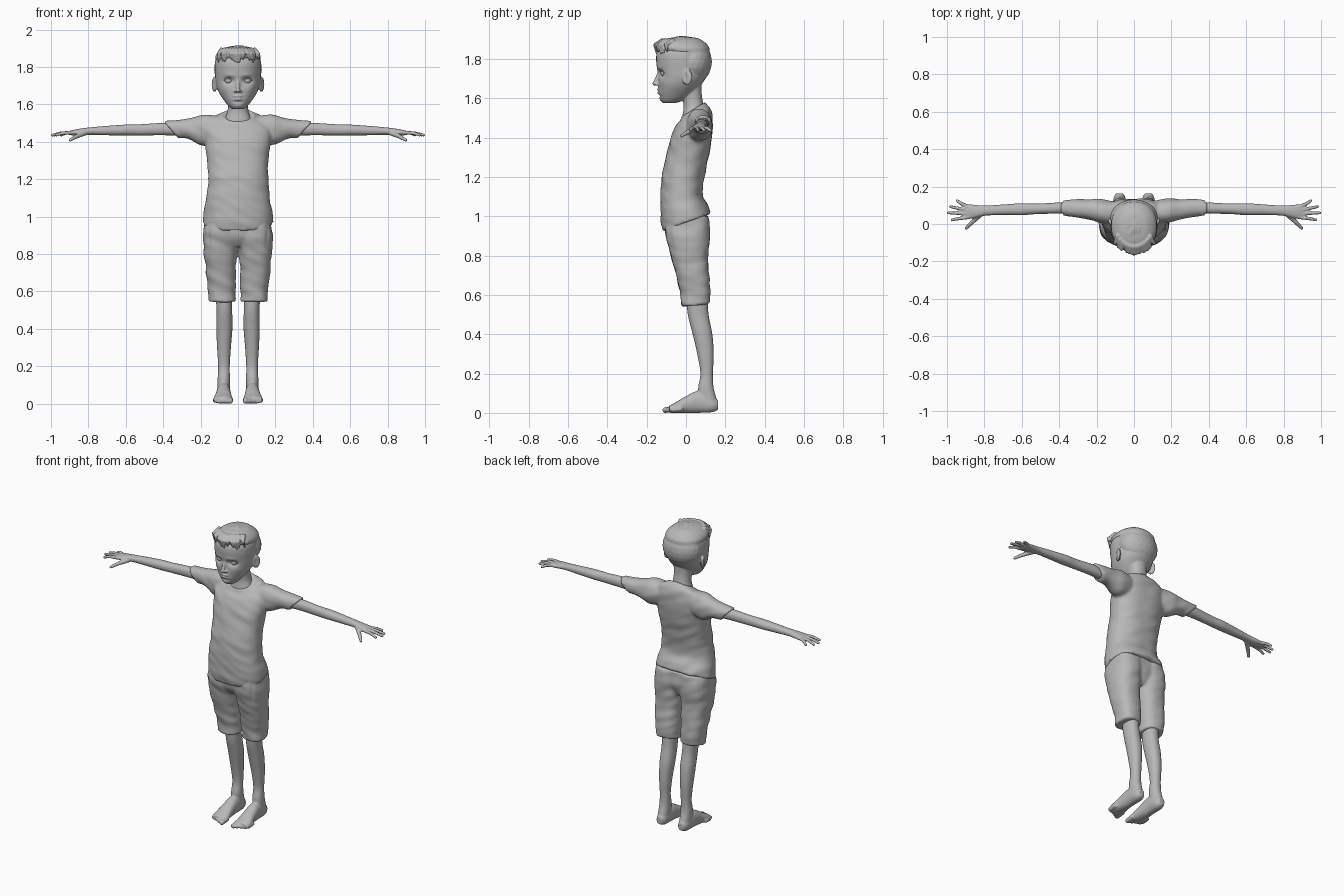
import bpy, bmesh, math, random
from mathutils import Vector, Matrix, Euler, noise

random.seed(4)
cube = bpy.data.objects.get("Cube")
if cube:
    bpy.data.objects.remove(cube)

GREY = (0.48, 0.48, 0.48, 1)
clay = bpy.data.materials.new("clay grey")
clay.use_nodes = True
clay.diffuse_color = GREY
clay.node_tree.nodes["Principled BSDF"].inputs["Base Color"].default_value = GREY


def spline(rows, steps=6):
    """Catmull-Rom interpolation of cross-section rows."""
    rows = [tuple(r) + (0,) * (6 - len(r)) for r in rows]
    rows = [rows[0]] + rows + [rows[-1]]
    out = []
    for a, b, c, d in zip(rows, rows[1:], rows[2:], rows[3:]):
        for k in range(steps):
            t = k / steps
            out.append([q + t / 2 * (r - p + t * (2 * p - 5 * q + 4 * r - s + t * (3 * (q - r) + s - p)))
                        for p, q, r, s in zip(a, b, c, d)])
    return out + [rows[-1]]


def loft(bm, axis, rows, side=1, power=2.2, n=40):
    """Closed tube; each row is position, two centres, two radii, tilt."""
    rings = []
    for t, u, v, ru, rv, tilt in spline(rows):
        ring = []
        for k in range(n):
            c, s = math.cos(math.tau * k / n), math.sin(math.tau * k / n)
            du = ru * math.copysign(abs(c) ** (2 / power), c)
            dv = rv * math.copysign(abs(s) ** (2 / power), s)
            w = t + tilt * dv
            x, y, z = {"x": (w, u + du, v + dv), "y": (u + du, w, v + dv), "z": (u + du, v + dv, w)}[axis]
            ring.append(bm.verts.new((x * side, y, z)))
        rings.append(ring)
    for a, b in zip(rings, rings[1:]):
        for k in range(n):
            bm.faces.new((a[k], a[(k + 1) % n], b[(k + 1) % n], b[k]))
    bm.faces.new(rings[0])
    bm.faces.new(rings[-1])


def central(rows):
    """Rows of height, half width, front, back, tilt for parts on the middle plane."""
    return [(z, 0, (f + b) / 2, w, (b - f) / 2, *tilt) for z, w, f, b, *tilt in rows]


def ball(bm, centre, radii, turn=0.0):
    bmesh.ops.create_icosphere(bm, subdivisions=3, radius=1, matrix=Matrix.LocRotScale(
        Vector(centre), Euler((0, 0, turn)), Vector(radii)))


def strand(bm, points, r0, r1, side=1, count=8):
    """Tapered chain of balls along a path."""
    pts = [Vector((p[0] * side, p[1], p[2])) for p in points]
    total = count * (len(pts) - 1)
    for k in range(total + 1):
        i = min(k // count, len(pts) - 2)
        r = r0 + (r1 - r0) * k / total
        bmesh.ops.create_icosphere(bm, subdivisions=2, radius=r, matrix=Matrix.Translation(
            pts[i].lerp(pts[i + 1], k / count - i)))


def finish(name, bm, voxel=0, smooth=3):
    """Fuse the pieces of a part into one smooth skin."""
    bmesh.ops.recalc_face_normals(bm, faces=bm.faces)
    mesh = bpy.data.meshes.new(name)
    bm.to_mesh(mesh)
    bm.free()
    obj = bpy.data.objects.new(name, mesh)
    bpy.context.collection.objects.link(obj)
    if voxel:
        fuse = obj.modifiers.new("fuse", "REMESH")
        fuse.mode, fuse.voxel_size = "VOXEL", voxel
        soft = obj.modifiers.new("soften", "SMOOTH")
        soft.factor, soft.iterations = 0.5, smooth
        graph = bpy.context.evaluated_depsgraph_get()
        baked = bpy.data.meshes.new_from_object(obj.evaluated_get(graph))
        obj.modifiers.clear()
        obj.data = baked
    obj.data.materials.clear()
    obj.data.materials.append(clay)
    obj.data.shade_smooth()
    return obj


def sculpt(obj, strokes):
    """Soft pushes, mirrored left and right: centre, radii, push."""
    for v in obj.data.vertices:
        move, side = Vector(), -1 if v.co.x < 0 else 1
        p = (abs(v.co.x), v.co.y, v.co.z)
        for c, r, push in strokes:
            d = sum(((a - b) / e) ** 2 for a, b, e in zip(p, c, r))
            if d < 8:
                move += Vector((push[0] * side, push[1], push[2])) * math.exp(-d)
        v.co += move


def wrinkle(obj, amount):
    normals = [v.normal.copy() for v in obj.data.vertices]
    for v, nrm in zip(obj.data.vertices, normals):
        p = Vector((v.co.x * 9, v.co.y * 9, v.co.z * 20 + v.co.x * 8))
        v.co += nrm * amount * noise.noise(p)


# Head, neck, ears and face
bm = bmesh.new()
loft(bm, "z", central([
    (1.575, .03, -.115, -.055), (1.59, .05, -.128, -.01), (1.62, .074, -.139, .035), (1.66, .1, -.141, .07),
    (1.7, .115, -.141, .1), (1.75, .122, -.147, .122), (1.8, .125, -.152, .126), (1.84, .119, -.145, .116),
    (1.88, .09, -.11, .09), (1.9, .05, -.06, .05)]), power=2.1)
loft(bm, "z", central([
    (1.46, .085, -.02, .11), (1.51, .075, -.018, .1), (1.56, .057, -.012, .09),
    (1.62, .053, -.02, .08), (1.68, .06, -.03, .08)]))
strand(bm, [(0, -.136, 1.735), (0, -.148, 1.7), (0, -.159, 1.674)], .009, .012)
ball(bm, (0, -.139, 1.643), (.025, .01, .007))
ball(bm, (0, -.138, 1.629), (.02, .01, .008))
for s in (1, -1):
    ball(bm, (s * .013, -.149, 1.671), (.009, .011, .008))
    ball(bm, (s * .126, .006, 1.707), (.011, .028, .041), s * -.4)
head = finish("head", bm, .005, 2)
sculpt(head, [
    ((.05, -.14, 1.727), (.028, .04, .017), (0, .021, 0)),
    ((.05, -.146, 1.755), (.035, .03, .012), (0, -.004, 0)),
    ((.065, -.12, 1.685), (.03, .04, .025), (.002, -.004, 0)),
    ((0, -.148, 1.636), (.024, .02, .004), (0, .006, 0)),
    ((0, -.13, 1.613), (.03, .03, .007), (0, .005, 0)),
    ((0, -.125, 1.59), (.022, .03, .012), (0, -.004, 0)),
    ((.008, -.153, 1.664), (.004, .006, .004), (0, 0, .005)),
    ((.138, -.006, 1.707), (.01, .013, .023), (-.009, 0, 0))])

# Eyes and upper lids
for s, label in ((1, "left"), (-1, "right")):
    bm = bmesh.new()
    ball(bm, (s * .05, -.108, 1.727), (.021, .021, .018))
    finish(label + "_eye", bm)
    bm = bmesh.new()
    strand(bm, [(.05 + .024 * math.cos(a), -.126 + .014 * abs(math.cos(a)), 1.727 + .012 * math.sin(a))
                for a in (0, .7, 1.57, 2.4, 3.14)], .0035, .0035, s, 4)
    finish(label + "_eyelid", bm, .0015, 2)

# Hair: cropped back and sides, thick top, swept fringe
bm = bmesh.new()
ball(bm, (0, .034, 1.785), (.128, .098, .113))
loft(bm, "z", central([
    (1.835, .121, -.125, .12), (1.86, .12, -.145, .117), (1.885, .1, -.135, .095),
    (1.905, .065, -.09, .06), (1.911, .02, -.03, .02)]))
for i in range(12):
    x = -.105 + .019 * i
    y = -.152 + 5 * x * x
    lean, drop = random.uniform(-.004, .018), random.uniform(0, .018)
    strand(bm, [(x * .85, y + .03, 1.893), (x + lean / 2, y - .007, 1.872),
                (x + lean, y + .003, 1.822 + drop)], .012, .005)
for i in range(80):
    a, r = random.uniform(0, math.tau), math.sqrt(random.random())
    x, y = .1 * r * math.cos(a), .105 * r * math.sin(a) - .01
    path = []
    for k in range(3):
        px, py = x * (1 + .1 * k), y - .02 * k
        path.append((px, py, 1.91 - .055 * ((px / .12) ** 2 + ((py + .02) / .14) ** 2)))
    strand(bm, path, .008, .004, count=5)
finish("hair", bm, .0055, 1)

# Shirt with short sleeves and a collar band
bm = bmesh.new()
loft(bm, "z", central([
    (.968, .19, -.118, .127, .37), (1.02, .184, -.128, .112, .3), (1.1, .17, -.129, .085, .1),
    (1.2, .161, -.123, .094), (1.3, .164, -.102, .115), (1.4, .175, -.076, .131),
    (1.47, .177, -.05, .136, .1), (1.515, .15, -.03, .125, .4), (1.537, .092, -.023, .098, .6)]), power=2.3)
for s in (1, -1):
    loft(bm, "x", [(.08, .055, 1.47, .06, .065), (.18, .07, 1.462, .064, .081), (.24, .077, 1.467, .055, .063),
                   (.3, .084, 1.467, .049, .05, .5), (.36, .085, 1.465, .046, .046, .9)], s)
collar = [(.085 * math.cos(a), .037 + .057 * math.sin(a), 1.537 + .034 * math.sin(a))
          for a in [math.tau * k / 24 for k in range(25)]]
strand(bm, collar, .008, .008, count=3)
shirt = finish("shirt", bm, .009, 2)
wrinkle(shirt, .005)

# Knee-length shorts
bm = bmesh.new()
for s in (1, -1):
    loft(bm, "z", [(.548, .085, .048, .072, .073, .1), (.6, .088, .048, .073, .076), (.7, .091, .034, .08, .084),
                   (.8, .094, .018, .088, .094), (.9, .092, .01, .094, .112), (1.0, .085, .005, .09, .11)], s, 2.4)
loft(bm, "z", central([(.84, .05, -.06, .08), (.9, .15, -.095, .11), (1.0, .17, -.11, .11)]))
shorts = finish("shorts", bm, .009, 2)
wrinkle(shorts, .006)
sculpt(shorts, [((.155, -.06, .9), (.008, .04, .05), (0, .008, 0))])

# Arms with hands: finger rows are knuckle y, tip x, tip y
FINGERS = [(.036, .972, .022), (.055, .992, .06), (.075, .982, .093), (.093, .945, .124)]
for s, label in ((1, "left"), (-1, "right")):
    bm = bmesh.new()
    loft(bm, "x", [(.28, .085, 1.466, .034, .034), (.4, .085, 1.468, .03, .033), (.52, .081, 1.464, .028, .03),
                   (.6, .079, 1.463, .032, .029), (.7, .076, 1.46, .028, .025), (.79, .072, 1.457, .027, .02),
                   (.84, .068, 1.453, .033, .018), (.88, .066, 1.449, .039, .015), (.905, .066, 1.447, .035, .01)], s)
    for y, tx, ty in FINGERS:
        strand(bm, [(.885, y, 1.449), ((.9 + tx) / 2, (y + ty) / 2, 1.447), (tx, ty, 1.436)], .011, .0085, s, 9)
    strand(bm, [(.82, .052, 1.447), (.865, .01, 1.428), (.897, -.022, 1.409)], .015, .009, s, 9)
    finish(label + "_arm", bm, .0048, 2)

# Bare legs and feet
for s, label in ((1, "left"), (-1, "right")):
    bm = bmesh.new()
    loft(bm, "z", [(.6, .077, .055, .044, .054), (.5, .073, .062, .042, .053), (.4, .073, .084, .043, .05),
                   (.3, .075, .099, .037, .042), (.2, .075, .105, .031, .032), (.13, .076, .101, .033, .039),
                   (.07, .077, .11, .033, .045), (.03, .077, .115, .034, .042)], s)
    loft(bm, "y", [(.163, .077, .04, .02, .024), (.13, .077, .043, .034, .04), (.06, .077, .055, .037, .055),
                   (0, .078, .042, .042, .043), (-.05, .08, .027, .05, .028), (-.085, .08, .019, .049, .018)], s)
    for i in range(5):
        x = .041 + .0205 * i
        strand(bm, [(x, -.06 + .008 * i, .02), (x, -.106 + .01 * i, .014)], .017 - .001 * i, .0155 - .0013 * i, s)
    leg = finish(label + "_leg", bm, .006, 2)
    for v in leg.data.vertices:
        v.co.z = max(v.co.z, 0)
